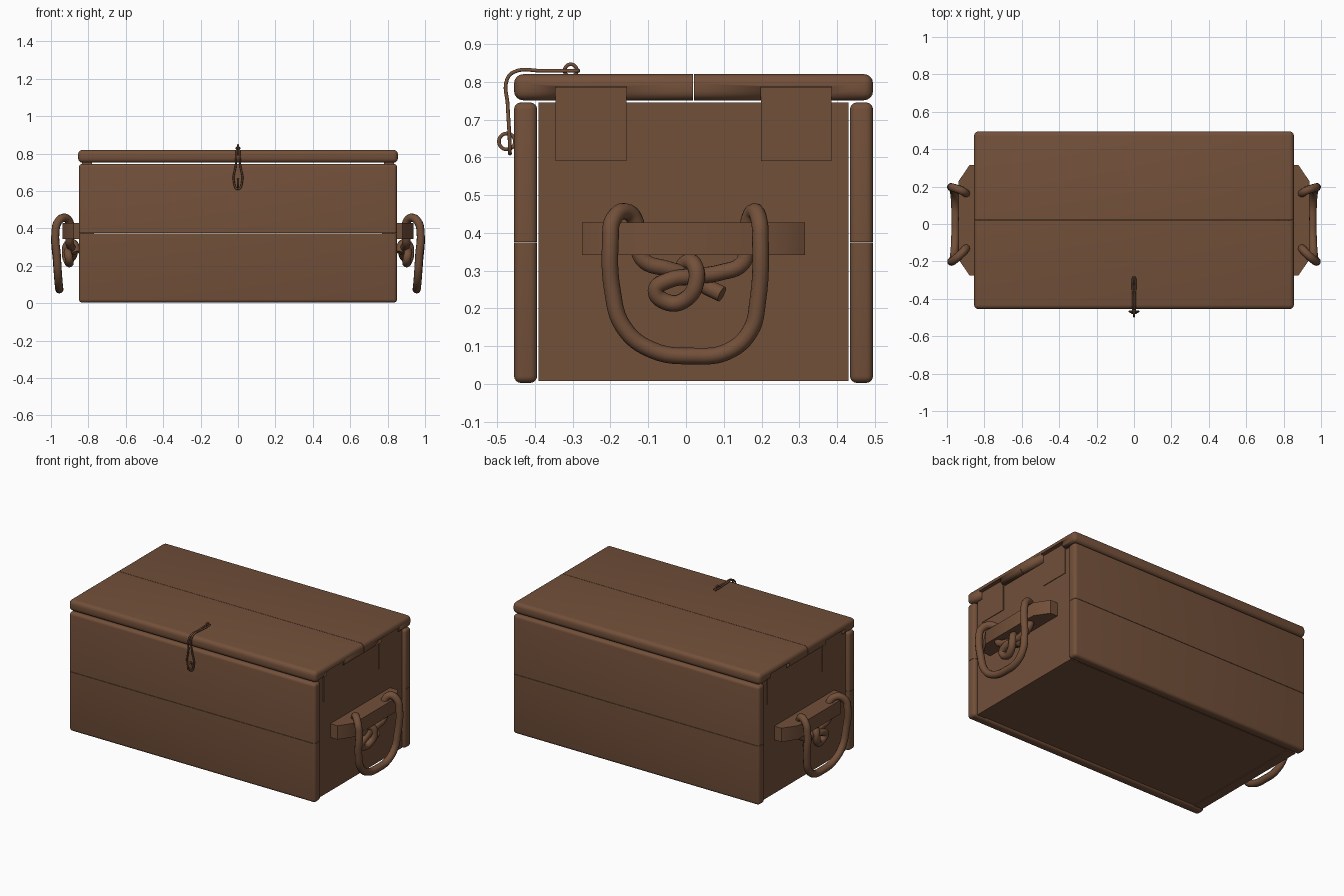
import bpy, bmesh, math
from mathutils import Vector

old = bpy.data.objects.get("Cube")
if old:
    bpy.data.objects.remove(old, do_unlink=True)

wood = bpy.data.materials.new("brown_wood")
wood.use_nodes = True
BROWN = (0.17, 0.08, 0.042, 1)
wood.diffuse_color = BROWN
bsdf = wood.node_tree.nodes["Principled BSDF"]
bsdf.inputs["Base Color"].default_value = BROWN
bsdf.inputs["Roughness"].default_value = 0.8


def activate(ob):
    bpy.ops.object.select_all(action='DESELECT')
    ob.select_set(True)
    bpy.context.view_layer.objects.active = ob


def finish(name, bm):
    bmesh.ops.recalc_face_normals(bm, faces=bm.faces)
    me = bpy.data.meshes.new(name)
    bm.to_mesh(me)
    bm.free()
    me.materials.append(wood)
    ob = bpy.data.objects.new(name, me)
    bpy.context.collection.objects.link(ob)
    activate(ob)
    bpy.ops.object.shade_smooth_by_angle(angle=math.radians(35))
    return ob


def plank(name, lo, hi, r=0.0, seam=None):
    """Board between two corners, rounded except along the seam (axis, value)."""
    bm = bmesh.new()
    bmesh.ops.create_cube(bm, size=1)
    lo, hi = Vector(lo), Vector(hi)
    for v in bm.verts:
        v.co = Vector([(a + b) / 2 + c * (b - a) for a, b, c in zip(lo, hi, v.co)])
    if r:
        edges = [e for e in bm.edges if not (seam and all(
            abs(v.co[seam[0]] - seam[1]) < 1e-4 for v in e.verts))]
        bmesh.ops.bevel(bm, geom=edges, offset=r, segments=4, profile=0.5, affect='EDGES')
    return finish(name, bm)


def cord(name, points, radius, closed=False):
    cu = bpy.data.curves.new(name, 'CURVE')
    cu.dimensions = '3D'
    cu.bevel_depth = radius
    cu.bevel_resolution = 3
    cu.resolution_u = 6
    cu.use_fill_caps = True
    sp = cu.splines.new('BEZIER')
    sp.bezier_points.add(len(points) - 1)
    for bp, p in zip(sp.bezier_points, points):
        bp.co = p
        bp.handle_left_type = bp.handle_right_type = 'AUTO'
    sp.use_cyclic_u = closed
    cu.materials.append(wood)
    ob = bpy.data.objects.new(name, cu)
    bpy.context.collection.objects.link(ob)
    activate(ob)
    bpy.ops.object.convert(target='MESH')
    bpy.ops.object.shade_smooth_by_angle(angle=math.radians(50))


FRONT, BACK, MID = -0.455, 0.495, 0.02
INNER_F, INNER_B = -0.39, 0.43
SEAM = 0.375
TABS = ((-0.345, -0.157), (0.198, 0.385))

# Long front and back walls, two boards each
for label, y0, y1 in (("front", FRONT, INNER_F - 0.004), ("back", INNER_B + 0.004, BACK)):
    plank(label + "_lower_board", (-0.85, y0, 0.003), (0.85, y1, SEAM - 0.001), 0.018, (2, SEAM - 0.001))
    plank(label + "_upper_board", (-0.85, y0, SEAM + 0.001), (0.85, y1, 0.745), 0.018, (2, SEAM + 0.001))

# Floor
plank("floor", (-0.8, INNER_F, 0.012), (0.8, INNER_B, 0.06))

# Lid of two boards, notched where the end tabs rise
lids = [plank("lid_front_board", (-0.855, FRONT, 0.751), (0.855, MID - 0.001, 0.82), 0.024, (1, MID - 0.001)),
        plank("lid_back_board", (-0.855, MID + 0.001, 0.751), (0.855, BACK, 0.82), 0.024, (1, MID + 0.001))]
for lid, (y0, y1) in zip(lids, TABS):
    for s in (-1, 1):
        x0, x1 = sorted((s * 0.74, s * 0.9))
        cutter = plank("notch_cutter", (x0, y0, 0.7), (x1, y1, 0.787))
        cutter.hide_render = True
        mod = lid.modifiers.new("notch", 'BOOLEAN')
        mod.operation = 'DIFFERENCE'
        mod.solver = 'EXACT'
        mod.object = cutter
        activate(lid)
        bpy.ops.object.modifier_apply(modifier=mod.name)
        bpy.data.objects.remove(cutter, do_unlink=True)

# Rope shapes, given for the +x end
GRIP = [(.9, -.13, .35), (.9, -.133, .43), (.925, -.16, .457), (.962, -.193, .435),
        (.976, -.2, .38), (.968, -.195, .25), (.962, -.165, .15), (.957, -.09, .09),
        (.955, .02, .074), (.957, .11, .086), (.962, .17, .14), (.968, .19, .22),
        (.976, .197, .38), (.962, .193, .435), (.925, .18, .457), (.9, .165, .43), (.9, .16, .35)]
KNOT_TAIL = [(.9, -.13, .36), (.9, -.11, .325), (.895, -.05, .305), (.88, .01, .285),
             (.88, .05, .26), (.895, .095, .238)]
KNOT_LOOP = [(.9, .16, .36), (.9, .15, .32), (.895, .09, .295), (.9, .02, .285),
             (.91, -.045, .275), (.905, -.08, .248), (.9, -.045, .215), (.91, 0, .225),
             (.92, .026, .265), (.91, .022, .315), (.88, .0, .32), (.865, -.02, .27)]

for s, side in ((1, "left"), (-1, "right")):
    def span(y0, y1, z0, z1, inner, outer):
        a, b = sorted((s * inner, s * outer))
        return (a, y0, z0), (b, y1, z1)

    # End wall of three boards with two tabs reaching into the lid
    for i, (z0, z1) in enumerate(((0.008, 0.25), (0.25, 0.5), (0.5, 0.745))):
        plank(f"{side}_end_board_{i + 1}", *span(INNER_F, INNER_B, z0, z1, 0.77, 0.83))
    for i, (y0, y1) in enumerate(TABS):
        plank(f"{side}_end_tab_{i + 1}", *span(y0, y1, 0.59, 0.785, 0.78, 0.834))

    # Tapered handle block
    bm = bmesh.new()
    outline = ((.82, -.275), (.88, -.275), (.937, -.19), (.937, .23), (.88, .315), (.82, .315))
    face = bm.faces.new([bm.verts.new((s * x, y, 0.342)) for x, y in outline])
    ext = bmesh.ops.extrude_face_region(bm, geom=[face])
    bmesh.ops.translate(bm, vec=(0, 0, 0.086), verts=[g for g in ext["geom"] if isinstance(g, bmesh.types.BMVert)])
    finish(side + "_handle_block", bm)

    # Rope handle and its knot
    for part, path in (("grip_rope", GRIP), ("knot_tail", KNOT_TAIL), ("knot_loop", KNOT_LOOP)):
        cord(f"{side}_{part}", [(s * x, y, z) for x, y, z in path], 0.022)

# Closing cord: a long loop folded over the front edge
half = [(.008, -.31, .829), (.005, -.38, .829), (.006, -.455, .826), (.008, -.474, .805),
        (.012, -.472, .74), (.022, -.467, .65)]
loop = [(0, -.285, .829)] + half + [(0, -.466, .61)] + [(-x, y, z) for x, y, z in reversed(half)]
cord("closing_cord", loop, 0.005, True)

# Small rings holding the cord
for name, y, z, r in (("lid_ring", -.305, .83, .016), ("front_ring", -.474, .642, .021)):
    ring = [(0, y + r * math.cos(k * math.pi / 4), z + r * math.sin(k * math.pi / 4)) for k in range(8)]
    cord(name, ring, 0.005, True)
